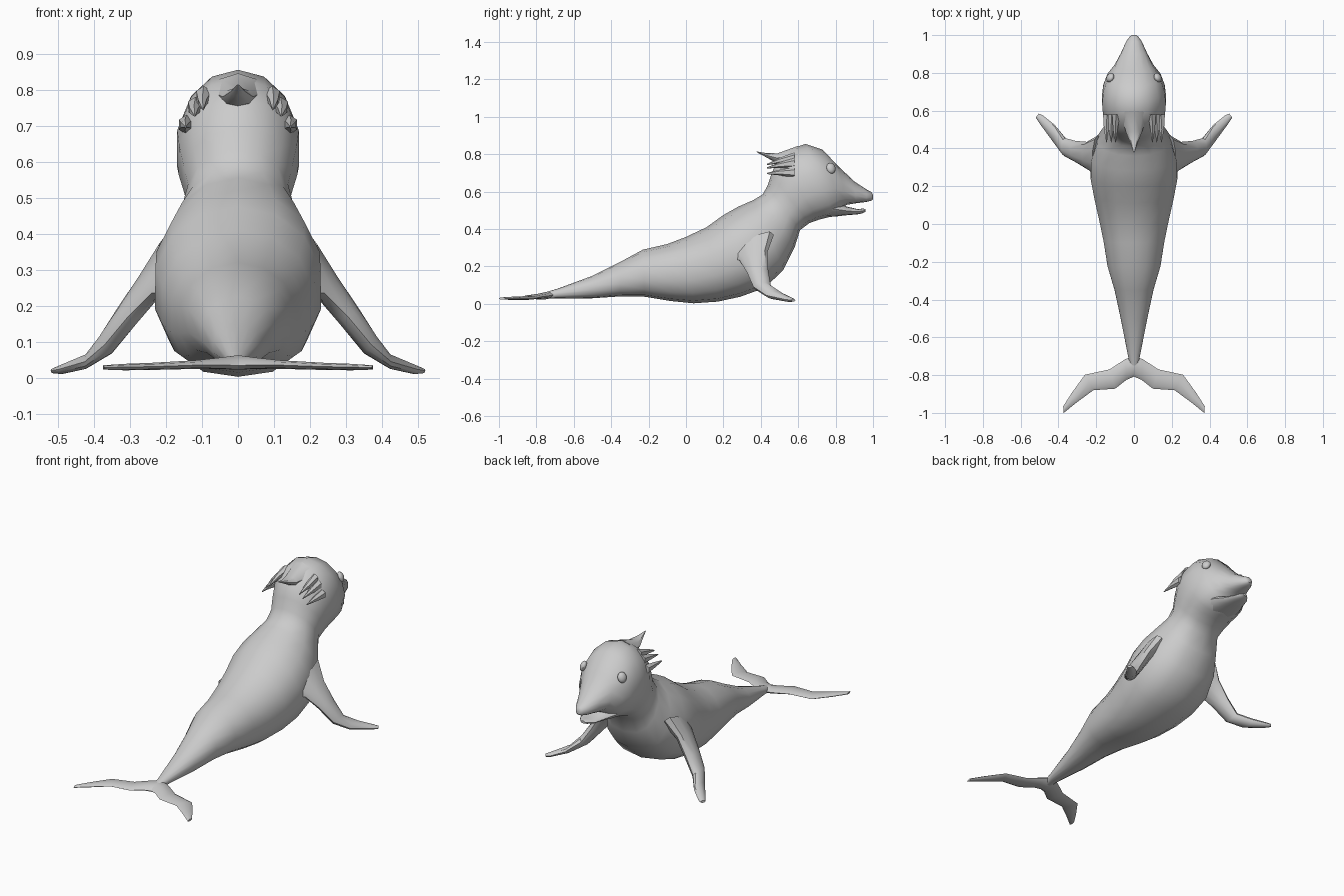
import bpy, bmesh, math
from mathutils import Vector, Matrix


def finish(name, bm, mirror=False, angle=40):
    bmesh.ops.recalc_face_normals(bm, faces=bm.faces[:])
    me = bpy.data.meshes.new(name)
    bm.to_mesh(me)
    bm.free()
    ob = bpy.data.objects.new(name, me)
    bpy.context.collection.objects.link(ob)
    if mirror:
        ob.modifiers.new("mirror", 'MIRROR').use_clip = False
    bpy.ops.object.select_all(action='DESELECT')
    ob.select_set(True)
    bpy.context.view_layer.objects.active = ob
    bpy.ops.object.shade_smooth_by_angle(angle=math.radians(angle))
    return ob


def loft(name, rings, n=14, low=1.0, mirror=False, angle=40):
    """Each ring: first edge point, opposite edge point, half-width vector."""
    bm = bmesh.new()
    loops = []
    for a, b, w in rings:
        a, b, w = Vector(a), Vector(b), Vector(w)
        mid, half = (a + b) / 2, (a - b) / 2
        loop = []
        for i in range(n):
            t = 2 * math.pi * i / n
            c, s = math.cos(t), math.sin(t)
            p = low if c < 0 else 1.0
            c = math.copysign(abs(c) ** p, c)
            s = math.copysign(abs(s) ** p, s)
            loop.append(bm.verts.new(mid + half * c + w * s))
        loops.append(loop)
    for l0, l1 in zip(loops, loops[1:]):
        for i in range(n):
            j = (i + 1) % n
            bm.faces.new((l0[i], l0[j], l1[j], l1[i]))
    bm.faces.new(loops[0])
    bm.faces.new(loops[-1])
    return finish(name, bm, mirror, angle)


def profile(rows):
    # row: top y, top z, bottom y, bottom z, half width
    return [((0, ty, tz), (0, by, bz), (w, 0, 0)) for ty, tz, by, bz, w in rows]


# Body, neck, skull and upper snout in one sweep
loft("body_and_head", profile([
    (-.76, .060, -.76, .026, .020),
    (-.69, .080, -.69, .030, .034),
    (-.50, .150, -.50, .030, .072),
    (-.35, .225, -.35, .040, .105),
    (-.23, .290, -.22, .038, .143),
    (-.10, .320, -.08, .015, .165),
    (.00, .358, .04, .003, .188),
    (.11, .410, .17, .012, .215),
    (.20, .475, .29, .038, .235),
    (.28, .520, .42, .085, .232),
    (.36, .555, .52, .180, .200),
    (.41, .585, .58, .300, .160),
    (.435, .63, .61, .395, .142),
    (.455, .69, .66, .432, .155),
    (.49, .775, .71, .450, .168),
    (.56, .83, .75, .460, .173),
    (.64, .855, .79, .470, .166),
    (.73, .825, .83, .505, .144),
    (.815, .735, .86, .530, .104),
    (.90, .655, .91, .538, .070),
    (.965, .612, .965, .545, .043),
    (.992, .598, .992, .552, .024),
    (1.0, .582, 1.0, .560, .012)]), low=.8)

# Lower jaw
loft("lower_jaw", profile([
    (.72, .56, .72, .462, .115),
    (.80, .545, .80, .467, .100),
    (.86, .520, .86, .474, .070),
    (.92, .506, .92, .479, .048),
    (.945, .510, .945, .485, .030),
    (.96, .506, .96, .492, .014)]), n=12)

# Front flippers
loft("front_flipper", [
    ((.19, .47, .37), (.19, .24, .24), (.03, 0, .05)),
    ((.25, .435, .275), (.24, .285, .235), (.030, 0, .022)),
    ((.31, .44, .175), (.305, .325, .17), (.030, 0, .018)),
    ((.365, .455, .09), (.37, .36, .092), (.018, 0, .024)),
    ((.42, .525, .045), (.425, .43, .045), (0, 0, .021)),
    ((.485, .577, .022), (.497, .528, .024), (0, 0, .013)),
    ((.505, .585, .019), (.52, .563, .020), (0, 0, .007))],
    n=10, mirror=True)

# Tail flukes
loft("tail_fluke", [
    ((0, -.70, .052), (0, -.808, .034), (0, 0, .020)),
    ((.045, -.715, .046), (.04, -.825, .036), (0, 0, .016)),
    ((.13, -.770, .038), (.10, -.872, .036), (0, 0, .012)),
    ((.26, -.798, .032), (.215, -.880, .032), (0, 0, .010)),
    ((.33, -.895, .030), (.30, -.942, .030), (0, 0, .009)),
    ((.375, -.965, .029), (.372, -1.0, .029), (0, 0, .006))],
    n=8, mirror=True)

# Swept-back crest spikes: centre and paired sides
loft("crest_centre", [
    ((0, .60, .845), (0, .56, .74), (.07, 0, 0)),
    ((0, .49, .805), (0, .48, .755), (.042, 0, 0)),
    ((0, .43, .806), (0, .43, .783), (.020, 0, 0)),
    ((0, .378, .815), (0, .378, .811), (.003, 0, 0))], n=8)
for k, (x, z, tip) in enumerate([(.095, .785, .745), (.118, .755, .727), (.143, .705, .697)]):
    loft("crest_side_%d" % (k + 1), [
        ((x, .58, z + .025), (x, .58, z - .03), (.024, 0, 0)),
        ((x + .004, .50, (z + tip) / 2 + .016), (x + .004, .50, (z + tip) / 2 - .014), (.014, 0, 0)),
        ((x + .002, .432, tip + .003), (x + .002, .432, tip - .003), (.002, 0, 0))],
        n=6, mirror=True)

# Eyes
bm = bmesh.new()
eye = Matrix.Translation((.126, .775, .725)) @ Matrix.Rotation(math.radians(28), 4, 'Z') \
    @ Matrix.Rotation(math.radians(-20), 4, 'Y') @ Matrix.Diagonal((.018, .026, .030, 1))
bmesh.ops.create_uvsphere(bm, u_segments=12, v_segments=8, radius=1, matrix=eye)
finish("eye", bm, mirror=True)
